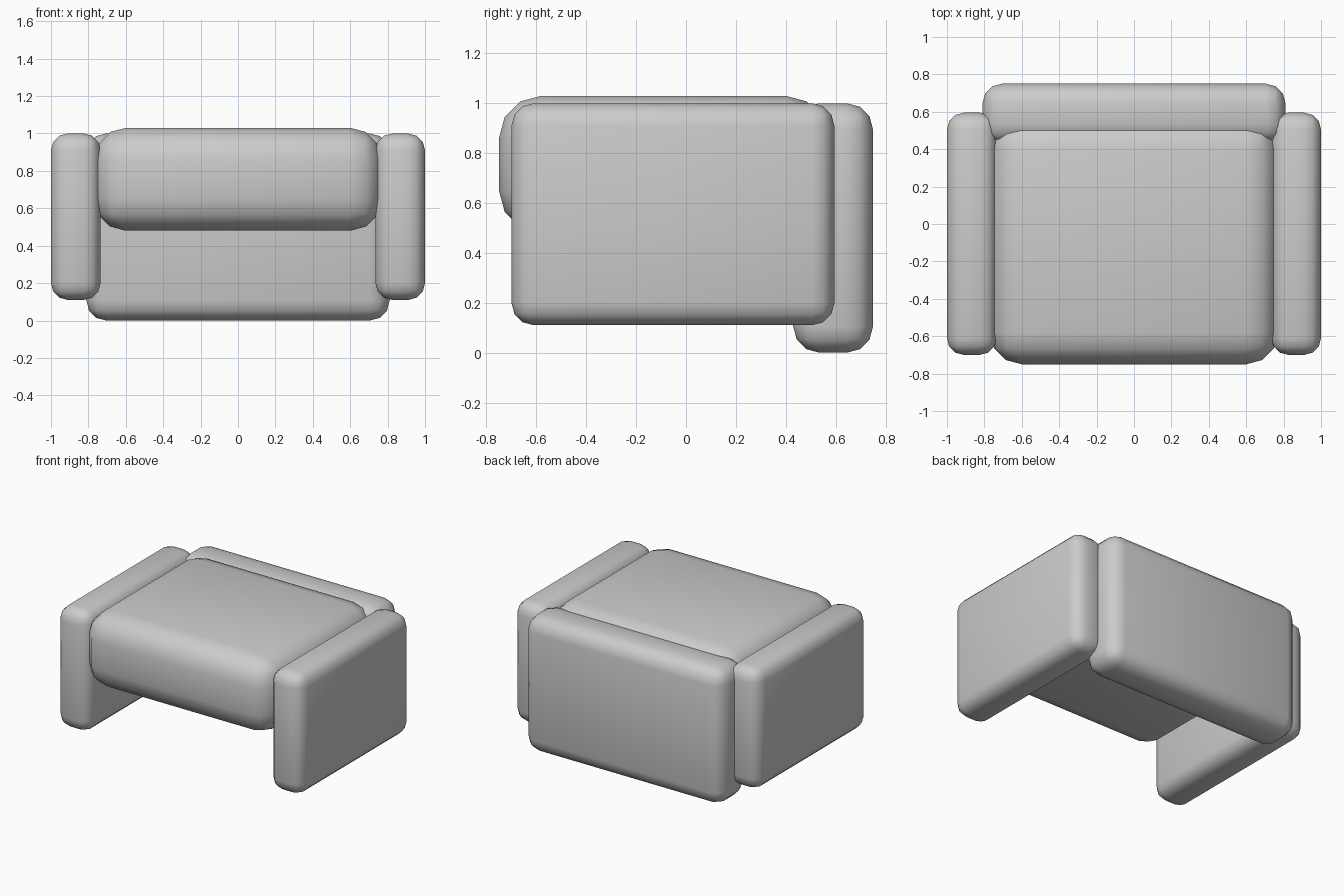
import bpy

cube = bpy.data.objects.get("Cube")
if cube:
    bpy.data.objects.remove(cube, do_unlink=True)

# Upholstery colour
grey = bpy.data.materials.new("light_grey_fabric")
grey.use_nodes = True
colour = (0.6, 0.6, 0.6, 1)
grey.diffuse_color = colour
grey.node_tree.nodes["Principled BSDF"].inputs["Base Color"].default_value = colour


def cushion(name, low, high, radius):
    """Rounded block between two opposite corners."""
    size = [b - a for a, b in zip(low, high)]
    centre = [(a + b) / 2 for a, b in zip(low, high)]
    bpy.ops.mesh.primitive_cube_add(size=1, location=centre)
    obj = bpy.context.object
    obj.name = name
    obj.scale = size
    bpy.ops.object.transform_apply(location=False, rotation=False, scale=True)
    bevel = obj.modifiers.new("rounded_edges", "BEVEL")
    bevel.width = radius
    bevel.segments = 3
    bpy.ops.object.modifier_apply(modifier=bevel.name)
    bpy.ops.object.shade_smooth()
    obj.data.materials.append(grey)
    return obj


# Thick seat, pushed into the arms and backrest
cushion("seat", (-0.77, -0.75, 0.48), (0.77, 0.57, 1.03), 0.17)

# Backrest reaching the floor
cushion("backrest", (-0.81, 0.43, 0), (0.81, 0.75, 1.0), 0.105)

# Arm panels on both sides
for name, side in (("left_arm", 1), ("right_arm", -1)):
    xs = sorted((0.735 * side, side))
    cushion(name, (xs[0], -0.7, 0.11), (xs[1], 0.595, 1.0), 0.09)
